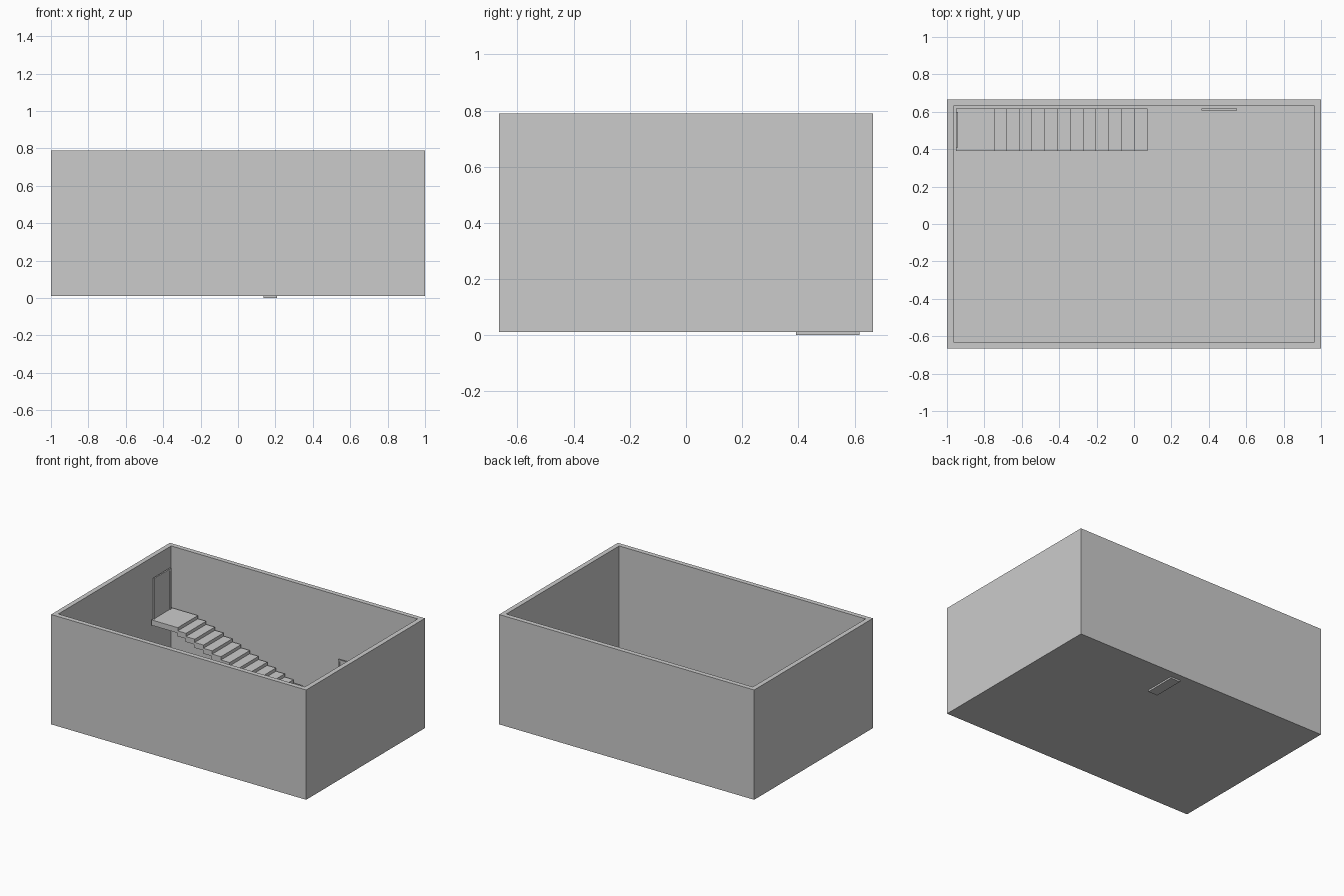
import bpy, bmesh

if "Cube" in bpy.data.objects:
    bpy.data.objects.remove(bpy.data.objects["Cube"])


def new_object(name, bm):
    mesh = bpy.data.meshes.new(name)
    bm.to_mesh(mesh)
    bm.free()
    obj = bpy.data.objects.new(name, mesh)
    bpy.context.collection.objects.link(obj)
    return obj


def add_box(bm, x, y, z):
    verts = bmesh.ops.create_cube(bm, size=1)["verts"]
    for v in verts:
        v.co = [a[0] + (c + 0.5) * (a[1] - a[0]) for a, c in zip((x, y, z), v.co)]


def box(name, x, y, z):
    bm = bmesh.new()
    add_box(bm, x, y, z)
    return new_object(name, bm)


BASE, TOP = 0.012, 0.79
FLOOR, WALL = 0.059, 0.048
HX, HY = 1.0, 0.665
IX, IY = HX - WALL, HY - WALL

# Room shell: one block, top face inset for the rim and pushed down to the floor
bm = bmesh.new()
add_box(bm, (-HX, HX), (-HY, HY), (BASE, TOP))
bm.normal_update()
top = max(bm.faces, key=lambda f: f.calc_center_median().z)
bmesh.ops.inset_region(bm, faces=[top], thickness=WALL)
inner = bmesh.ops.extrude_face_region(bm, geom=[top])
for v in [g for g in inner["geom"] if isinstance(g, bmesh.types.BMVert)]:
    v.co.z = FLOOR
if top.is_valid:
    bmesh.ops.delete(bm, geom=[top], context="FACES_ONLY")
bmesh.ops.recalc_face_normals(bm, faces=bm.faces)
new_object("room_shell", bm)

# Floating stairs along the back wall; the lowest tread sinks through the floor
STEPS, RUN, RISE, THICK = 14, 0.0685, 0.0231, 0.038
SY = (0.391, IY)
X0 = -0.75
for i in range(STEPS):
    z = (STEPS - 1 - i) * RISE
    x = X0 + i * RUN
    box(f"step_{i + 1}", (x - (0.005 if i else 0), x + RUN), SY, (z, z + THICK))

# Landing at the head of the stairs
land = STEPS * RISE
LAND_TOP = land + THICK
box("landing", (-IX, X0 + 0.004), SY, (land, LAND_TOP))


# Double door: raised frame with two recessed leaves
def door(name, place):
    w, h, f = 0.19, 0.29, 0.012
    parts = {
        "frame": [((0, f), (0, 0.01), (0, h)), ((w - f, w), (0, 0.01), (0, h)),
                  ((f, w - f), (0, 0.01), (h - f, h))],
        "leaves": [((f, w / 2 - 0.001), (0, 0.005), (0, h - f)),
                   ((w / 2 + 0.001, w - f), (0, 0.005), (0, h - f))],
    }
    for part, boxes in parts.items():
        bm = bmesh.new()
        for u, d, z in boxes:
            add_box(bm, *place(u, d, z))
        new_object(f"{name}_{part}", bm)


door("upper_door", lambda u, d, z: (
    [-IX + a for a in d], [0.408 + a for a in u], [LAND_TOP + a for a in z]))
door("lower_door", lambda u, d, z: (
    [0.36 + a for a in u], [IY - d[1], IY - d[0]], [FLOOR + a for a in z]))
